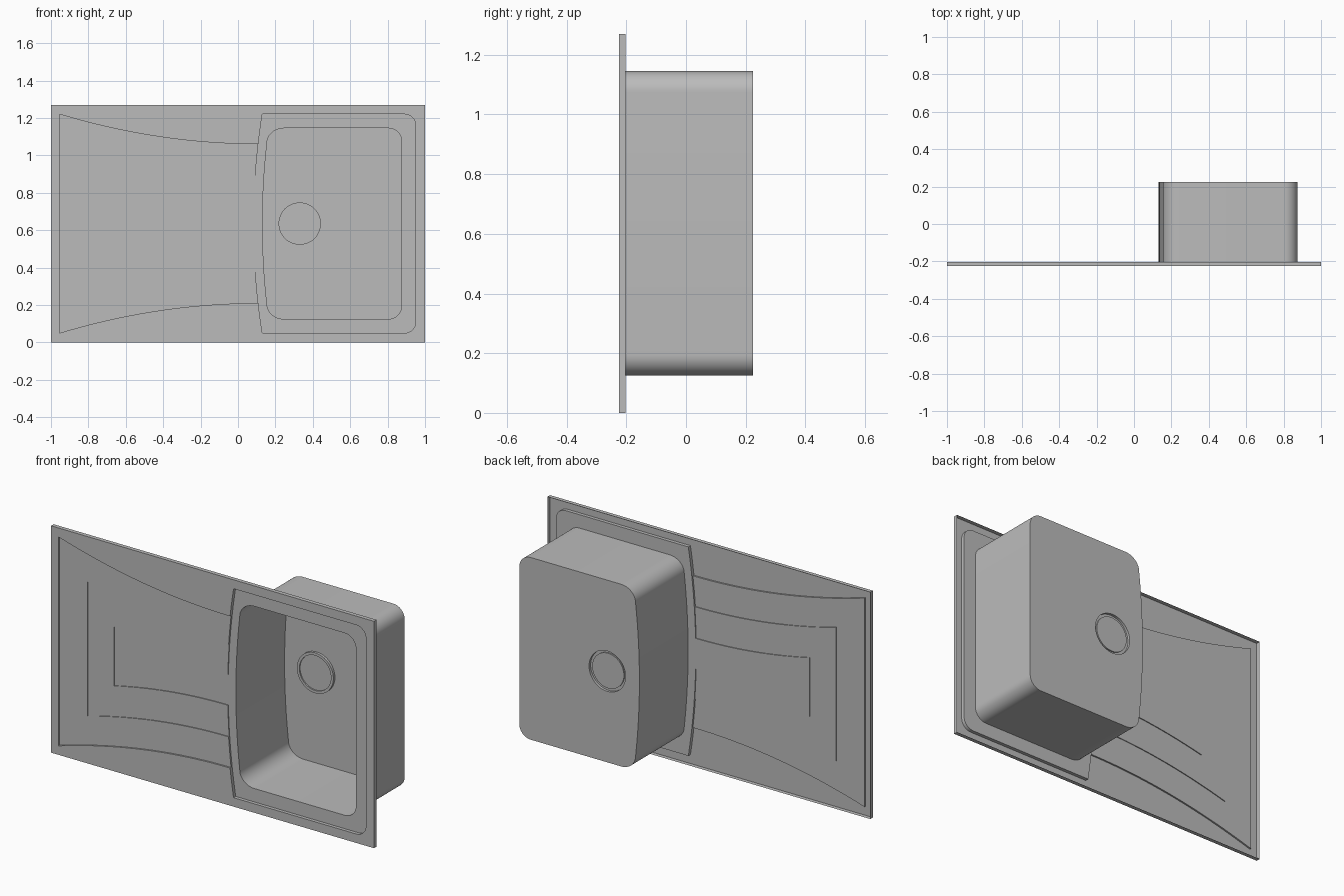
import bpy, bmesh, math
from mathutils import Vector
from mathutils.geometry import tessellate_polygon

cube = bpy.data.objects.get("Cube")
if cube:
    bpy.data.objects.remove(cube, do_unlink=True)

steel = bpy.data.materials.new("steel_grey")
steel.use_nodes = True
GREY = (0.5, 0.5, 0.5, 1)
steel.diffuse_color = GREY
steel.node_tree.nodes["Principled BSDF"].inputs["Base Color"].default_value = GREY

H = 1.27                      # sheet height
MID = H / 2
FRONT, SKIRT, BACK = -0.225, -0.202, 0.225
LEVEL = [FRONT, -0.216, -0.211, -0.206]   # stepped pressing depths
DECK = LEVEL[3]


# ---- helpers: outlines are lists of (x, z) points ----
def flat(bm, loops, y):
    """Fill an outline (with optional holes) at depth y."""
    pts = [p for loop in loops for p in loop]
    vs = [bm.verts.new((x, y, z)) for x, z in pts]
    for tri in tessellate_polygon([[Vector((x, z, 0)) for x, z in l] for l in loops]):
        if len(set(tri)) == 3:
            bm.faces.new([vs[i] for i in tri])


def wall(bm, path, y0, y1, closed=False):
    """Run a wall along a path between two depths."""
    a = [bm.verts.new((x, y0, z)) for x, z in path]
    b = [bm.verts.new((x, y1, z)) for x, z in path]
    n = len(path)
    for i in range(n if closed else n - 1):
        j = (i + 1) % n
        bm.faces.new((a[i], a[j], b[j], b[i]))


def finish(bm, name):
    bmesh.ops.remove_doubles(bm, verts=bm.verts, dist=1e-4)
    bmesh.ops.recalc_face_normals(bm, faces=bm.faces)
    bm.normal_update()
    if sum(f.normal.y * f.calc_area() for f in bm.faces if abs(f.normal.y) > 0.9) > 0:
        bmesh.ops.reverse_faces(bm, faces=bm.faces)
    me = bpy.data.meshes.new(name)
    bm.to_mesh(me)
    bm.free()
    me.materials.append(steel)
    ob = bpy.data.objects.new(name, me)
    bpy.context.collection.objects.link(ob)
    bpy.ops.object.select_all(action='DESELECT')
    ob.select_set(True)
    bpy.context.view_layer.objects.active = ob
    bpy.ops.object.shade_smooth_by_angle(angle=math.radians(30))


def corner(cx, cz, rx, rz, a0, a1, n=12):
    return [(cx + rx * math.cos(math.radians(a0 + (a1 - a0) * i / n)),
             cz + rz * math.sin(math.radians(a0 + (a1 - a0) * i / n))) for i in range(n + 1)]


def circle(r):
    return corner(0.33, MID, r, r, 0, 360, 48)[:-1]


def mirror(path):
    """Mirror a path top to bottom, reversing its direction."""
    return [(x, H - z) for x, z in reversed(path)]


# ---- outlines ----
TOP = 1.22


def deck_x(z):
    t = (z - MID) / (TOP - MID)
    return 0.13 - 0.046 * (1 - t * t)


def deck_edge(z0, z1, n=8):
    return [(deck_x(z0 + (z1 - z0) * i / n), z0 + (z1 - z0) * i / n) for i in range(n + 1)]


# left x, outer z, and z where each drainer contour meets the bowl deck
CONTOURS = [(-0.955, TOP, 1.06), (-0.78, 1.01, 0.893), (-0.62, 0.80, 0.72)]
JOIN = [c[2] for c in CONTOURS]


def contour(xl, zt, ze, n=20):
    xe = deck_x(ze)
    top = [(xe + (xl - xe) * i / n, ze + (zt - ze) * (i / n) ** 2) for i in range(n + 1)]
    return top + mirror(top)


D = [contour(*c) for c in CONTOURS]

# right-hand side of the deck, from bottom left round to top left
deck_right = ([(0.13, H - TOP)] + corner(0.89, H - TOP + 0.06, 0.06, 0.06, -90, 0)
              + corner(0.89, TOP - 0.06, 0.06, 0.06, 0, 90) + [(0.13, TOP)])


def around_deck(k):
    """From the lower end of contour k round the deck to its upper end."""
    steps = [TOP] + JOIN[:k + 1]
    down = []
    for a, b in zip(steps, steps[1:]):
        down += deck_edge(a, b)[1:]
    return mirror(down) + deck_right + down


def hull(k):
    return D[k] + around_deck(k)[1:-1]


bowl_top = corner(0.805, 1.075, 0.07, 0.07, 0, 90) + corner(0.245, 1.065, 0.09, 0.08, 90, 180)
bowl_side = []
for i in range(1, 16):
    t = 1 - 2 * i / 16
    bowl_side.append((0.155 - 0.024 * (1 - t * t), MID + 0.43 * t))
bowl_outline = bowl_top + bowl_side + mirror(bowl_top)
sheet = [(-1, 0), (1, 0), (1, H), (-1, H)]

# ---- outer rim with turned-back skirt ----
bm = bmesh.new()
flat(bm, [sheet, hull(0)], FRONT)
wall(bm, sheet, FRONT, SKIRT, closed=True)
finish(bm, "outer_rim")

# ---- drainer: two stepped bands with their step walls ----
bm = bmesh.new()
for k in (0, 1):
    upper = deck_edge(JOIN[k + 1], JOIN[k])
    lower = mirror(upper)
    flat(bm, [D[k] + lower[1:-1] + D[k + 1][::-1] + upper[1:-1]], LEVEL[k + 1])
    for edge in (upper, lower):
        wall(bm, edge, LEVEL[k + 1], DECK)
for k in range(3):
    wall(bm, D[k], LEVEL[k], LEVEL[k + 1])
finish(bm, "drainer_steps")

# ---- sunken deck around the bowl, running into the inner drainer ----
bm = bmesh.new()
flat(bm, [hull(2), bowl_outline], DECK)
wall(bm, around_deck(0), FRONT, DECK)
finish(bm, "bowl_deck")

# ---- bowl ----
bm = bmesh.new()
wall(bm, bowl_outline, DECK, BACK, closed=True)
flat(bm, [bowl_outline, circle(0.113)], BACK)
finish(bm, "bowl")

# ---- drain: raised ring with a lower disc ----
bm = bmesh.new()
wall(bm, circle(0.113), BACK, 0.211, closed=True)
flat(bm, [circle(0.113), circle(0.098)], 0.211)
wall(bm, circle(0.098), 0.211, 0.218, closed=True)
flat(bm, [circle(0.098)], 0.218)
finish(bm, "drain")
